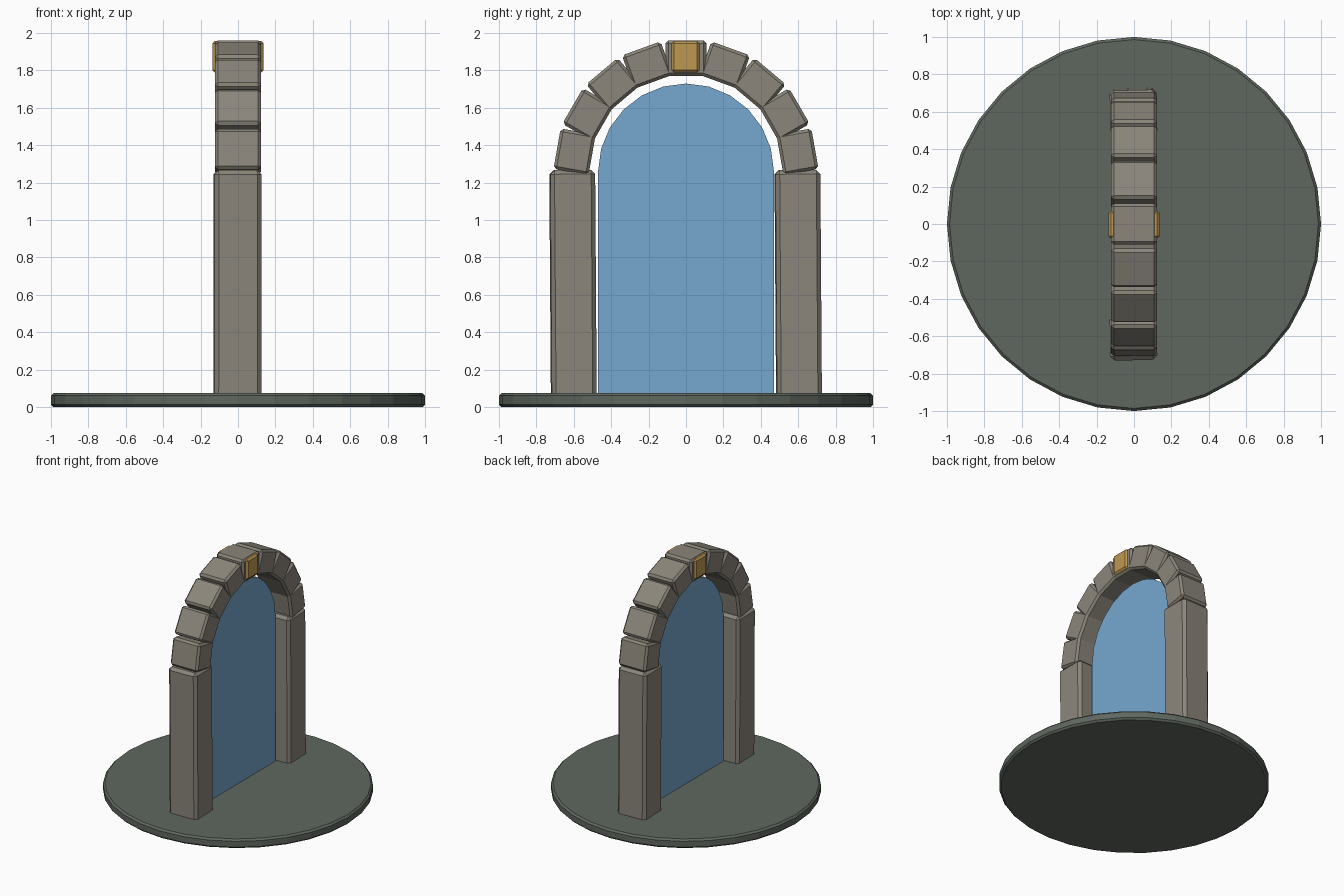
import bpy, bmesh, math
from mathutils import Matrix, Vector

if "Cube" in bpy.data.objects:
    bpy.data.objects.remove(bpy.data.objects["Cube"])


def srgb(r, g, b):
    def lin(c):
        c /= 255
        return c / 12.92 if c <= 0.04045 else ((c + 0.055) / 1.055) ** 2.4
    return (lin(r), lin(g), lin(b), 1)


def material(name, rgb):
    m = bpy.data.materials.new(name)
    m.diffuse_color = srgb(*rgb)
    m.use_nodes = True
    m.node_tree.nodes["Principled BSDF"].inputs["Base Color"].default_value = m.diffuse_color
    return m


STONE = material("warm grey stone", (139, 134, 123))
BASE = material("dark green grey", (95, 103, 95))
BLUE = material("portal blue", (118, 168, 208))
GOLD = material("gold", (190, 152, 82))


def add_object(name, bm, mat, bevel=0):
    """Turn a bmesh into an object, chamfering its edges first."""
    if bevel:
        edges = [e for e in bm.edges if e.calc_face_angle(0) > 0.6]
        bmesh.ops.bevel(bm, geom=edges, offset=bevel, segments=1, affect='EDGES')
    bmesh.ops.recalc_face_normals(bm, faces=bm.faces)
    mesh = bpy.data.meshes.new(name)
    bm.to_mesh(mesh)
    bm.free()
    mesh.materials.append(mat)
    obj = bpy.data.objects.new(name, mesh)
    bpy.context.collection.objects.link(obj)
    return obj


def block(name, size, loc, mat, bevel, rot=(0, 0, 0)):
    bm = bmesh.new()
    bmesh.ops.create_cube(bm, size=1, matrix=Matrix.Diagonal((*size, 1)))
    obj = add_object(name, bm, mat, bevel)
    obj.location = loc
    obj.rotation_euler = rot
    return obj


SPRING = 1.26           # height of the arch centre

# Round base slab
bm = bmesh.new()
bmesh.ops.create_cone(bm, cap_ends=True, segments=32, radius1=1, radius2=1, depth=0.075,
                      matrix=Matrix.Translation((0, 0, 0.0375)))
add_object("base_slab", bm, BASE, 0.014)

# Two pillars, leaning and twisted a touch
for side, y in (("front", -0.604), ("back", 0.6)):
    block("pillar_" + side, (0.25, 0.24, 1.265), (-0.003, y, 0.635), STONE, 0.022,
          (math.radians(0.4), 0, math.radians(1.5)))

# Nine arch stones, overlapping inside and notched outside
for i in range(9):
    a = math.radians(10 + 20 * i)
    r = 0.605
    block(f"arch_stone_{i + 1}", (0.247, 0.22, 0.19),
          (0, -r * math.cos(a), SPRING + r * math.sin(a)), STONE, 0.016,
          (math.pi / 2 - a, 0, 0))

# Gold keystone block through the top stone
block("keystone", (0.275, 0.15, 0.168), (0, -0.003, 1.873), GOLD, 0.014)

# Thin portal panel with a rounded top
bm = bmesh.new()
R = 0.47
points = [(-R, 0.002), (R, 0.002)]
points += [(R * math.cos(math.pi * k / 12), SPRING + R * math.sin(math.pi * k / 12))
           for k in range(13)]
face = bm.faces.new([bm.verts.new((-0.01, y, z)) for y, z in points])
ext = bmesh.ops.extrude_face_region(bm, geom=[face])
bmesh.ops.translate(bm, vec=Vector((0.02, 0, 0)),
                    verts=[v for v in ext["geom"] if isinstance(v, bmesh.types.BMVert)])
add_object("portal_panel", bm, BLUE)
